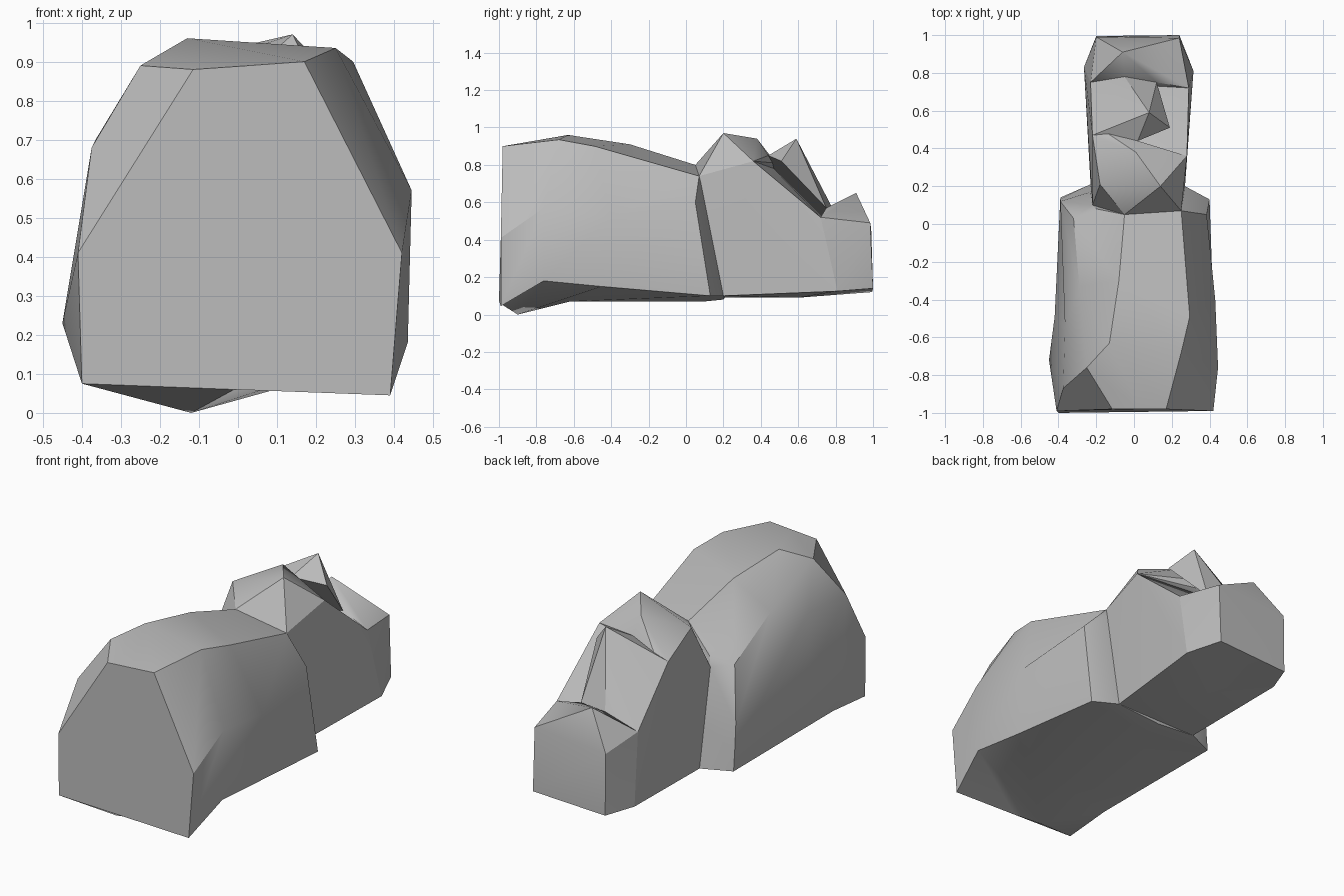
import bpy, bmesh, math

if "Cube" in bpy.data.objects:
    bpy.data.objects.remove(bpy.data.objects["Cube"], do_unlink=True)

stone = bpy.data.materials.new("stone_grey")
stone.use_nodes = True
GREY = (0.5, 0.5, 0.5, 1)
stone.diffuse_color = GREY
stone.node_tree.nodes["Principled BSDF"].inputs["Base Color"].default_value = GREY


def finish(bm, name):
    """Turn a bmesh into a shaded stone object."""
    bmesh.ops.recalc_face_normals(bm, faces=bm.faces)
    mesh = bpy.data.meshes.new(name)
    bm.to_mesh(mesh)
    bm.free()
    mesh.materials.append(stone)
    obj = bpy.data.objects.new(name, mesh)
    bpy.context.collection.objects.link(obj)
    bpy.ops.object.select_all(action='DESELECT')
    obj.select_set(True)
    bpy.context.view_layer.objects.active = obj
    bpy.ops.object.shade_smooth_by_angle(angle=math.radians(30))
    return obj


def loft(name, rings):
    """Skin equal-length rings and cap both ends."""
    bm = bmesh.new()
    loops = [[bm.verts.new(p) for p in ring] for ring in rings]
    n = len(rings[0])
    for a, b in zip(loops, loops[1:]):
        for i in range(n):
            j = (i + 1) % n
            bm.faces.new((a[i], a[j], b[j], b[i]))
    bm.faces.new(loops[0])
    bm.faces.new(loops[-1])
    bmesh.ops.remove_doubles(bm, verts=bm.verts, dist=0.001)
    return finish(bm, name)


def hull(name, points):
    """Chiselled convex chunk around a few corner points."""
    bm = bmesh.new()
    for p in points:
        bm.verts.new(p)
    bmesh.ops.convex_hull(bm, input=bm.verts)
    loose = [v for v in bm.verts if not v.link_faces]
    bmesh.ops.delete(bm, geom=loose, context='VERTS')
    bmesh.ops.dissolve_limit(bm, angle_limit=math.radians(1),
                             verts=bm.verts, edges=bm.edges)
    return finish(bm, name)


# Shared neck corners
neck_right = (-0.22, 0.10, 0.61)
neck_top = (-0.05, 0.05, 0.80)
neck_left = (0.25, 0.07, 0.74)
neck_low_left = (0.27, 0.20, 0.10)
neck_low_right = (-0.23, 0.21, 0.09)

# Body: each ring runs belly, +x side, back, -x side
front = [(-0.01, -0.995, 0.06), (0.39, -0.99, 0.045), (0.42, -0.99, 0.41),
         (0.17, -0.98, 0.90), (0.03, -0.98, 0.89), (-0.115, -0.98, 0.88),
         (-0.41, -0.99, 0.41), (-0.40, -1.0, 0.075), (-0.40, -1.0, 0.075)]
rump = [(-0.12, -0.90, 0.0), (0.435, -0.76, 0.18), (0.445, -0.76, 0.57),
        (0.25, -0.68, 0.935), (-0.13, -0.63, 0.96), (-0.25, -0.76, 0.89),
        (-0.375, -0.87, 0.68), (-0.45, -0.72, 0.23), (-0.40, -0.72, 0.10)]
middle = [(0.0, -0.62, 0.07), (0.42, -0.45, 0.15), (0.43, -0.40, 0.52),
          (0.295, -0.49, 0.90), (-0.08, -0.30, 0.91), (-0.29, -0.33, 0.77),
          (-0.365, -0.55, 0.70), (-0.42, -0.49, 0.38), (-0.40, -0.45, 0.10)]
shoulder = [(0.0, 0.10, 0.07), (0.40, 0.13, 0.10), (0.385, 0.05, 0.60),
            neck_left, neck_top, (-0.32, 0.03, 0.625),
            (-0.39, 0.12, 0.345), (-0.39, 0.13, 0.20), (-0.39, 0.14, 0.09)]
neck = [(0.0, 0.20, 0.08), neck_low_left, (0.255, 0.08, 0.70),
        neck_left, neck_top, (-0.20, 0.08, 0.66),
        neck_right, (-0.23, 0.17, 0.30), neck_low_right]
loft("body", [front, rump, middle, shoulder, neck])

# Shared head corners
crown_right, crown_left = (-0.18, 0.21, 0.86), (0.14, 0.20, 0.97)
temple_right, temple_left = (-0.22, 0.47, 0.78), (0.28, 0.36, 0.82)
eye_right, eye_left = (-0.14, 0.48, 0.81), (0.19, 0.51, 0.82)
bridge = (0.02, 0.44, 0.85)
cheek_right, cheek_left = (-0.23, 0.75, 0.50), (0.29, 0.72, 0.52)
lip_right, lip_left = (-0.05, 0.78, 0.575), (0.12, 0.75, 0.57)
low_right, low_left = (-0.265, 0.83, 0.125), (0.315, 0.81, 0.125)
underside = (0.0, 0.60, 0.09)

# Head: main block, brow, nose, and jaw with raised chin
hull("head", [neck_right, neck_top, neck_left, neck_low_left, neck_low_right,
              crown_right, temple_right, temple_left, cheek_right, cheek_left,
              low_right, low_left, underside])
hull("brow", [neck_right, neck_top, neck_left, crown_right, crown_left,
              temple_right, temple_left, eye_right, bridge,
              (0.01, 0.38, 0.94), (-0.05, 0.40, 0.89)])
hull("nose", [(0.08, 0.59, 0.94), bridge, eye_left, eye_right, temple_right,
              lip_left, lip_right, cheek_right])
hull("jaw", [cheek_right, cheek_left, lip_right, lip_left, low_right, low_left,
             (-0.06, 0.91, 0.65), (-0.20, 0.99, 0.46), (0.24, 0.985, 0.49),
             (-0.20, 0.995, 0.12), (0.24, 1.0, 0.14), underside])
